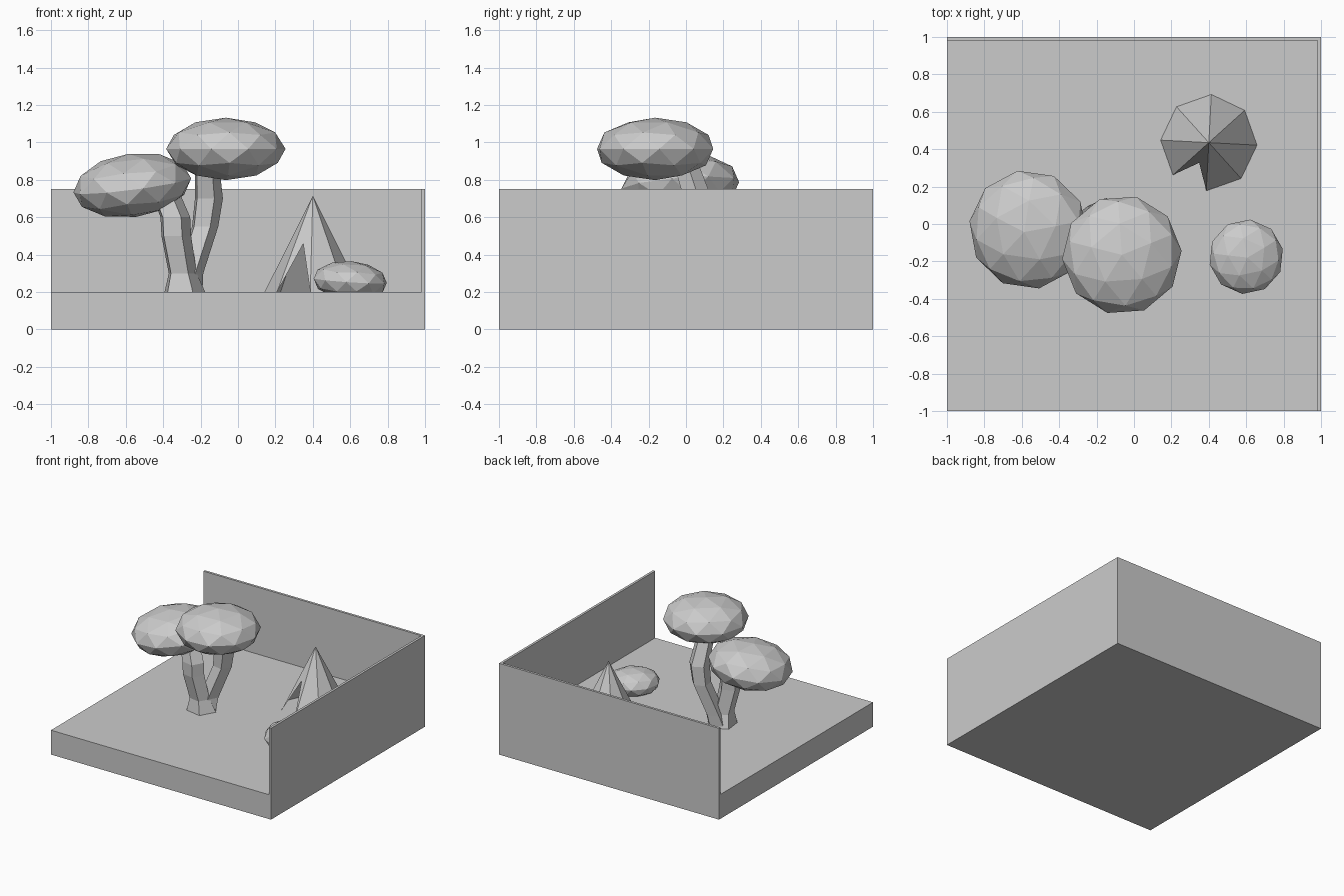
import bpy, bmesh
from math import radians, cos, sin, tau
from mathutils import Vector, Euler

cube = bpy.data.objects.get("Cube")
if cube:
    bpy.data.objects.remove(cube, do_unlink=True)

GREY = (0.6, 0.6, 0.6, 1)
grey = bpy.data.materials.new("plain_grey")
grey.use_nodes = True
grey.diffuse_color = GREY
grey.node_tree.nodes["Principled BSDF"].inputs["Base Color"].default_value = GREY


def finish(name, bm):
    """Turn a bmesh into a flat-shaded grey object."""
    mesh = bpy.data.meshes.new(name)
    bmesh.ops.recalc_face_normals(bm, faces=bm.faces)
    bm.to_mesh(mesh)
    bm.free()
    mesh.materials.append(grey)
    obj = bpy.data.objects.new(name, mesh)
    bpy.context.collection.objects.link(obj)
    return obj


def box(name, low, high):
    bm = bmesh.new()
    bmesh.ops.create_cube(bm, size=1)
    low, high = Vector(low), Vector(high)
    bmesh.ops.scale(bm, vec=high - low, verts=bm.verts)
    bmesh.ops.translate(bm, vec=(low + high) / 2, verts=bm.verts)
    return finish(name, bm)


def blob(name, centre, scale, turn):
    """Flattened low-poly ball."""
    bm = bmesh.new()
    bmesh.ops.create_icosphere(bm, subdivisions=2, radius=1)
    obj = finish(name, bm)
    obj.location = centre
    obj.scale = scale
    obj.rotation_euler = Euler([radians(a) for a in turn])
    return obj


def branch(name, path, sides=5, start=-65):
    """Faceted limb through (x, y, z, radius) stations."""
    bm = bmesh.new()
    rings = []
    for x, y, z, r in path:
        angles = [radians(start) + tau * i / sides for i in range(sides)]
        rings.append([bm.verts.new((x + r * cos(a), y + r * sin(a), z)) for a in angles])
    for lower, upper in zip(rings, rings[1:]):
        for i in range(sides):
            j = (i + 1) % sides
            bm.faces.new((lower[i], lower[j], upper[j], upper[i]))
    bm.faces.new(rings[0])
    bm.faces.new(rings[-1])
    return finish(name, bm)


def tent(name, centre, radius, height, sides=8, opening=5):
    """Open cone with a triangular doorway in one side."""
    bm = bmesh.new()
    centre = Vector(centre)
    apex = bm.verts.new(centre + Vector((0, 0, height)))
    ring = []
    for i in range(sides):
        a = radians(-3) + tau * i / sides
        ring.append(bm.verts.new(centre + Vector((radius * cos(a), radius * sin(a), 0))))
    for i in range(sides):
        a, b = ring[i], ring[(i + 1) % sides]
        if i == opening:
            door_top = bm.verts.new(((a.co + b.co) / 2 + apex.co) / 2)
            bm.faces.new((a, door_top, apex))
            bm.faces.new((door_top, b, apex))
        else:
            bm.faces.new((a, b, apex))
    return finish(name, bm)


# Ground slab and the two thin walls
box("ground_slab", (-1, -1, 0), (1, 1, 0.2))
box("back_wall", (-1, 0.98, 0.2), (1, 1, 0.75))
box("side_wall", (0.98, -1, 0.2), (1, 0.98, 0.75))

# Forked tree
branch("left_trunk", [(-0.29, -0.05, 0.19, 0.12), (-0.3, -0.06, 0.3, 0.08),
                      (-0.335, -0.09, 0.5, 0.085), (-0.34, -0.09, 0.6, 0.085),
                      (-0.4, -0.05, 0.75, 0.08)])
branch("right_trunk", [(-0.28, -0.03, 0.19, 0.09), (-0.26, 0.0, 0.3, 0.075),
                       (-0.18, 0.06, 0.55, 0.075), (-0.16, 0.06, 0.7, 0.08),
                       (-0.17, 0.0, 0.88, 0.07)])
blob("upper_canopy", (-0.065, -0.165, 0.965), (0.32, 0.32, 0.167), (0, 0, 22))
blob("lower_canopy", (-0.565, -0.03, 0.77), (0.32, 0.32, 0.17), (3, -8, 10))

# Bush and tent
blob("bush", (0.6, -0.175, 0.26), (0.2, 0.2, 0.105), (4, 2, 30))
tent("tent", (0.4, 0.435, 0.2), 0.258, 0.515)
